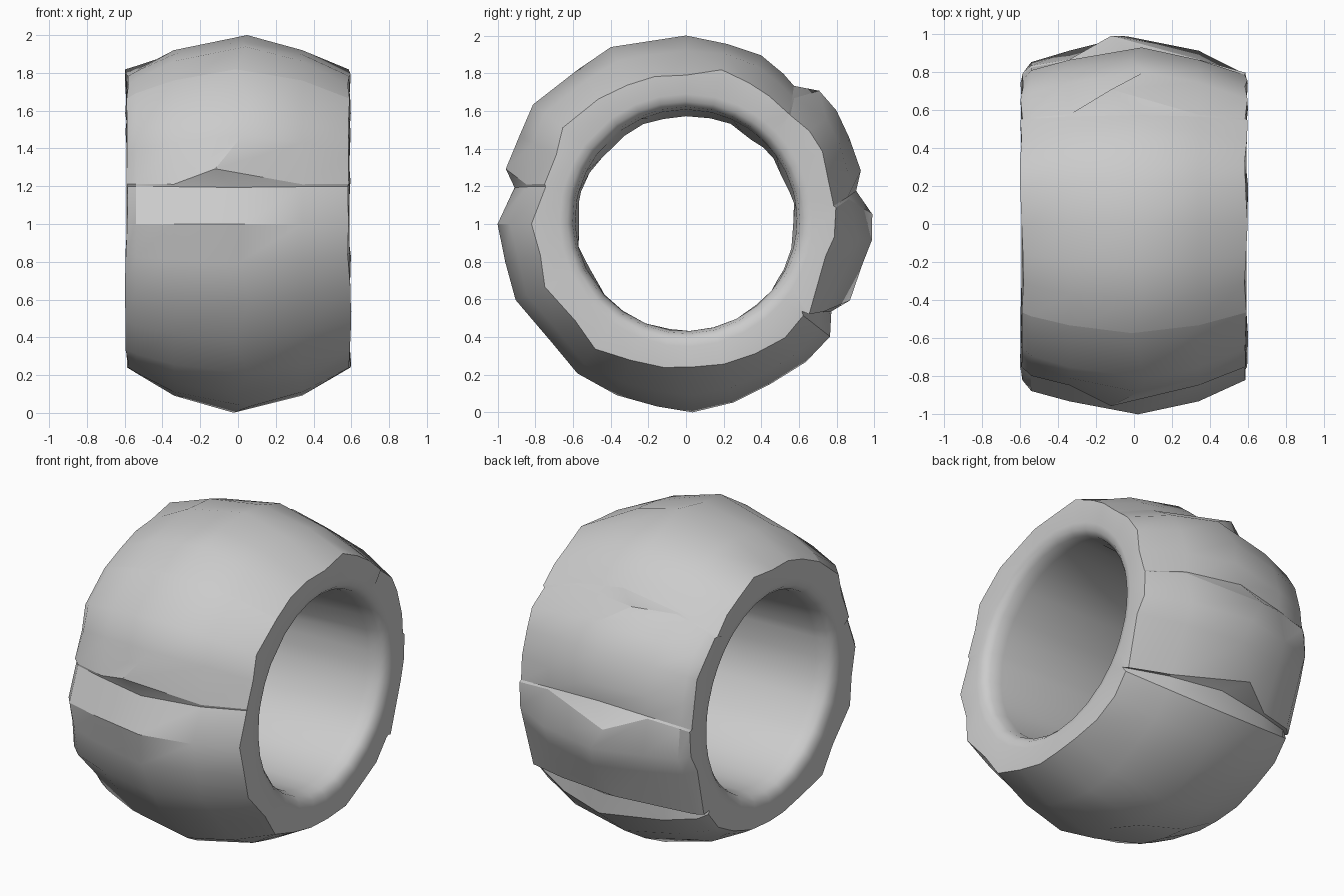
import bpy, bmesh, math, random

if "Cube" in bpy.data.objects:
    bpy.data.objects.remove(bpy.data.objects["Cube"], do_unlink=True)
random.seed(4)

# One grey stone colour
stone = bpy.data.materials.new("stone grey")
stone.use_nodes = True
grey = (0.6, 0.6, 0.6, 1)
stone.diffuse_color = grey
stone.node_tree.nodes["Principled BSDF"].inputs["Base Color"].default_value = grey

# Around the ring: angle in degrees, crest radius, rim radius
SPOKES = [
    (3, .99, .8), (11, .92, .79), (17, .97, .79), (28, .98, .82), (37, 1, .82),
    (45, 1, .8), (52, .93, .8), (57, .95, .81), (66, .98, .82), (77, .98, .84),
    (90, 1, .79), (102, .99, .8), (113, 1.02, .8), (125, 1, .81), (142, 1.03, .83),
    (152, 1, .78), (163, 1, .78), (168, .93, .77), (180, 1, .82), (192, .98, .79),
    (204, .99, .82), (221, .95, .78), (234, .98, .82), (248, .98, .78), (261, .98, .77),
    (272, 1, .76), (285, .98, .77), (298, .96, .78), (311, .97, .8), (322, .97, .79),
    (329, .9, .77), (335, .96, .81), (347, .96, .76), (355, .99, .79)]

# Overhanging ledges: the crest juts out, the shoulders stay at the notch
LEDGES = {3: 11, 45: 52, 163: 168, 335: 329}
# Each notch is a straight cut, so it meets the rim at another angle
NOTCH_RIMS = {11: 7, 52: 47, 168: 165, 329: 323}
CREASES = {125, *LEDGES, *NOTCH_RIMS}
CRESTS = {angle: crest for angle, crest, rim in SPOKES}


def point(x, radius, angle):
    a = math.radians(angle)
    return (x, radius * math.cos(a), 1 + radius * math.sin(a))


def section(angle, crest, rim):
    """Closed cross-section of the ring at one angle."""
    notch = LEDGES.get(angle, angle)
    crest_x = -.12 if angle in LEDGES else random.uniform(-.04, .06)
    nudge = .8 * ((angle > notch) - (angle < notch))
    rim_turn = NOTCH_RIMS.get(notch, notch) - notch

    def wide(x, share):
        radius = rim + (CRESTS[notch] - rim) * share
        return point(x, radius, notch + nudge + rim_turn * (1 - share))

    left, right = (.59 + random.uniform(-.01, .01) for side in range(2))
    corner = .12 + .2 * math.cos(math.radians(angle)) ** 2
    outer = [wide(left, 0), wide(.34, .62), point(crest_x, crest, angle),
             wide(-.34, .62), wide(-.54, corner), wide(-right, 0)]
    # Rounded mouth of the bore, mirrored for the two sides
    lift = .02 * math.sin(math.radians(angle))
    mouth = [(.59, .67), (.58, .63), (.55, .602), (.48, .588)]
    bore = [point(-x, r + lift, angle) for x, r in mouth]
    bore.append(point(0, .575 + random.uniform(-.012, .01), angle))
    bore += [point(x, r + lift, angle) for x, r in reversed(mouth)]
    return outer + bore


# Ring body: neighbouring sections joined by quads
bm = bmesh.new()
loops = [[bm.verts.new(p) for p in section(*spoke)] for spoke in SPOKES]
for i, loop in enumerate(loops):
    following = loops[(i + 1) % len(loops)]
    for j in range(len(loop)):
        k = (j + 1) % len(loop)
        bm.faces.new((loop[j], loop[k], following[k], following[j]))
bmesh.ops.recalc_face_normals(bm, faces=bm.faces)

# Hard creases across the barrel along notches and ledges
for spoke, loop in zip(SPOKES, loops):
    if spoke[0] in CREASES:
        for a, b in zip(loop[:5], loop[1:6]):
            bm.edges.get((a, b)).smooth = False

mesh = bpy.data.meshes.new("stone_ring")
bm.to_mesh(mesh)
bm.free()
mesh.materials.append(stone)
ring = bpy.data.objects.new("stone_ring", mesh)
bpy.context.collection.objects.link(ring)

# Smooth shading that keeps the creases crisp
bpy.context.view_layer.objects.active = ring
ring.select_set(True)
bpy.ops.object.shade_smooth_by_angle(angle=math.radians(34), keep_sharp_edges=True)
